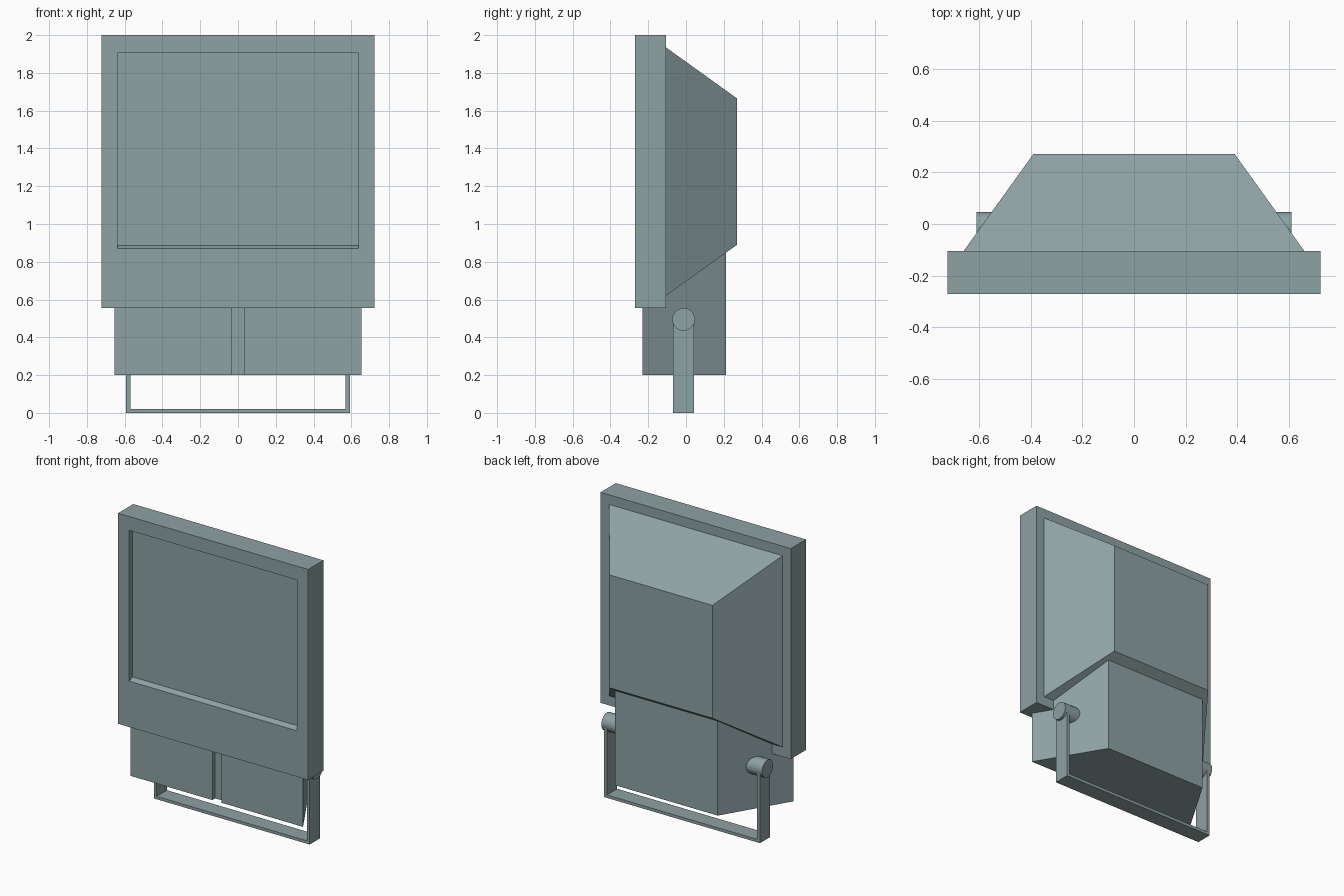
import bpy
import math

# Remove the default object
if "Cube" in bpy.data.objects:
    bpy.data.objects.remove(bpy.data.objects["Cube"], do_unlink=True)

# Single painted-metal colour
metal = bpy.data.materials.new("grey_green_metal")
metal.use_nodes = True
colour = (0.27, 0.36, 0.37, 1.0)
metal.diffuse_color = colour
metal.node_tree.nodes["Principled BSDF"].inputs["Base Color"].default_value = colour


def loft(name, rings):
    """Join rings of equal length with side faces and cap both ends."""
    n = len(rings[0])
    verts = [p for ring in rings for p in ring]
    faces = [tuple(range(n))[::-1]]
    for r in range(len(rings) - 1):
        a, b = r * n, (r + 1) * n
        for i in range(n):
            j = (i + 1) % n
            faces.append((a + i, a + j, b + j, b + i))
    faces.append(tuple(range(len(verts) - n, len(verts))))
    mesh = bpy.data.meshes.new(name)
    mesh.from_pydata(verts, [], faces)
    mesh.materials.append(metal)
    obj = bpy.data.objects.new(name, mesh)
    bpy.context.collection.objects.link(obj)
    return obj


def upright(half_width, bottom, top, y):
    """Rectangle facing the front at depth y."""
    w = half_width
    return [(-w, y, bottom), (w, y, bottom), (w, y, top), (-w, y, top)]


# Front frame with recessed window, its lower sill sloping
loft("front_frame", [
    upright(0.722, 0.555, 2.0, -0.105),
    upright(0.722, 0.555, 2.0, -0.27),
    upright(0.637, 0.87, 1.905, -0.27),
    upright(0.637, 0.886, 1.905, -0.235),
])

# Tapered reflector housing on the back
loft("reflector_housing", [
    upright(0.39, 0.89, 1.665, 0.27),
    upright(0.66, 0.62, 1.935, -0.106),
])

# Gear box: tapered plan with a central groove in the front
half_plan = [(0.39, 0.213), (0.655, -0.23), (0.034, -0.23), (0.034, -0.2)]
plan = [(-x, y) for x, y in half_plan] + [(x, y) for x, y in reversed(half_plan)]
loft("gear_box", [
    [(x, y, 0.2) for x, y in plan],
    [(x, y, 0.74 + 0.52 * y) for x, y in plan],
])

# U-shaped mounting bracket
outer, inner, thick, pivot_z = 0.592, 0.57, 0.02, 0.495
outline = [(-outer, 0), (outer, 0), (outer, pivot_z), (inner, pivot_z),
           (inner, thick), (-inner, thick), (-inner, pivot_z), (-outer, pivot_z)]
loft("mounting_bracket", [[(x, y, z) for x, z in outline] for y in (0.043, -0.068)])

# Pivot bosses
for side, name in ((1, "left_pivot"), (-1, "right_pivot")):
    bpy.ops.mesh.primitive_cylinder_add(
        vertices=32, radius=0.06, depth=0.15,
        location=(side * 0.535, -0.013, pivot_z), rotation=(0, math.pi / 2, 0))
    boss = bpy.context.object
    boss.name = name
    boss.data.materials.append(metal)
    bpy.ops.object.shade_smooth_by_angle(angle=math.radians(40))
